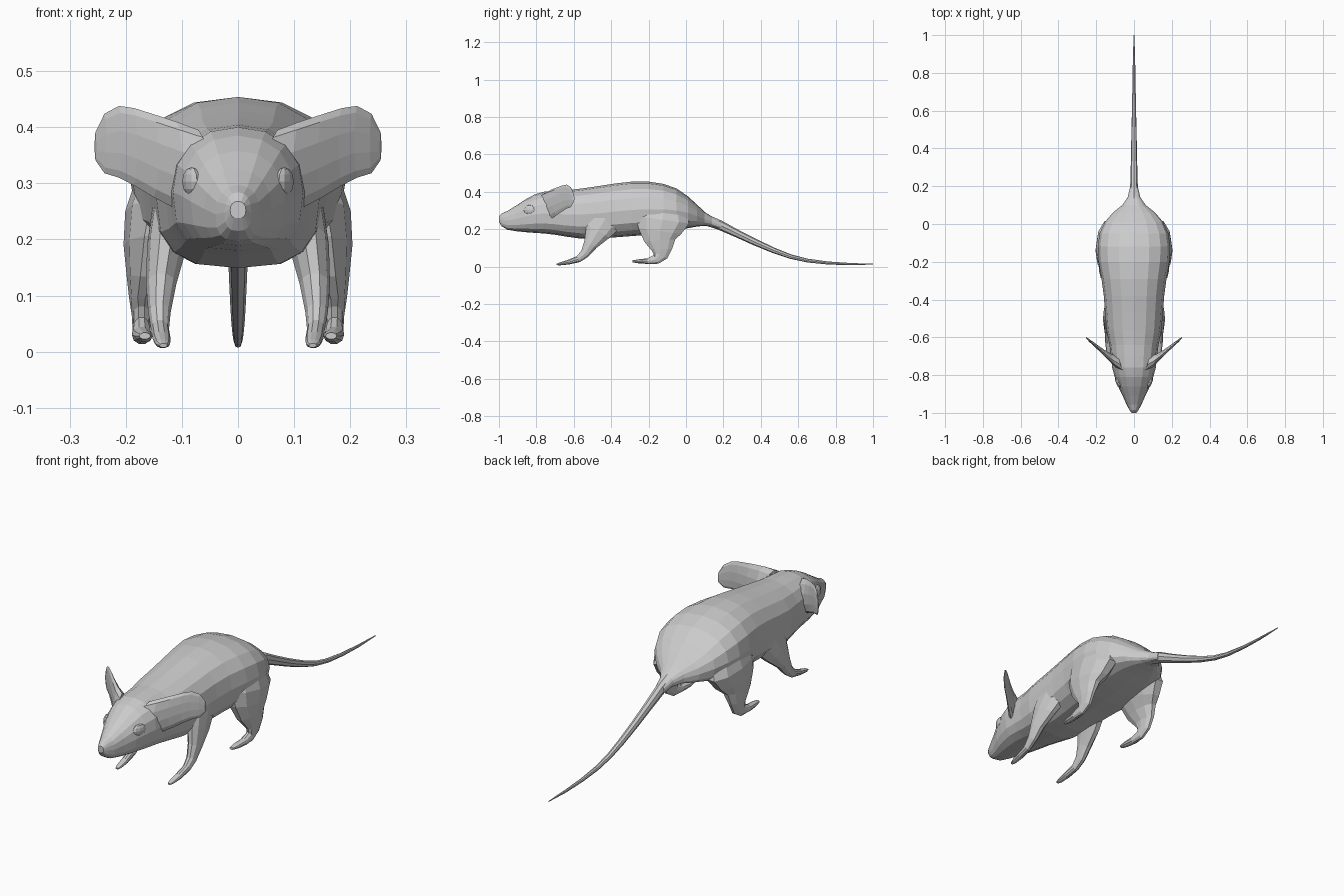
import bpy, bmesh, math
from mathutils import Vector

grey = bpy.data.materials.new("soft grey")
grey.diffuse_color = (0.6, 0.6, 0.6, 1)


def loft(name, rings, mirror=False):
    """Skin a list of equal-length point rings and cap both ends."""
    bm = bmesh.new()
    loops = [[bm.verts.new(p) for p in ring] for ring in rings]
    n = len(loops[0])
    for a, b in zip(loops, loops[1:]):
        for i in range(n):
            j = (i + 1) % n
            bm.faces.new((a[i], a[j], b[j], b[i]))
    bm.faces.new(loops[0])
    bm.faces.new(loops[-1])
    bmesh.ops.recalc_face_normals(bm, faces=bm.faces)
    finish(name, bm, mirror)


def finish(name, bm, mirror):
    mesh = bpy.data.meshes.new(name)
    bm.to_mesh(mesh)
    bm.free()
    mesh.materials.append(grey)
    obj = bpy.data.objects.new(name, mesh)
    bpy.context.collection.objects.link(obj)
    if mirror:
        obj.modifiers.new("mirror", 'MIRROR')


def power(v, p):
    return math.copysign(abs(v) ** p, v)


def trunk_ring(y, w, bottom, top, n=16):
    """Upright cross-section with a flatter belly than back."""
    mid = bottom + 0.48 * (top - bottom)
    ring = []
    for i in range(n):
        a = math.tau * i / n
        c, s = math.cos(a), math.sin(a)
        p = 0.9 if s > 0 else 0.72
        h = (top - mid) if s > 0 else (mid - bottom)
        ring.append((w * power(c, p), y, mid + h * power(s, p)))
    return ring


def limb_rings(path, n=10):
    """Oval rings square to a path of (x, y, z, half width, half depth)."""
    pts = [Vector(p[:3]) for p in path]
    rings = []
    for k, (x, y, z, w, d) in enumerate(path):
        t = pts[min(k + 1, len(pts) - 1)] - pts[max(k - 1, 0)]
        t.x = 0
        t.normalize()
        side = Vector((0, -t.z, t.y))
        rings.append([pts[k] + Vector((w * math.cos(a), 0, 0)) + side * d * math.sin(a)
                      for a in (math.tau * i / n for i in range(n))])
    return rings


# Head and trunk: y, half width, bottom, top
trunk = [
    (-1.0, 0.014, 0.238, 0.268), (-0.985, 0.024, 0.215, 0.284),
    (-0.955, 0.040, 0.197, 0.297), (-0.91, 0.060, 0.189, 0.325),
    (-0.86, 0.084, 0.184, 0.358), (-0.81, 0.102, 0.180, 0.385),
    (-0.76, 0.116, 0.177, 0.400), (-0.70, 0.122, 0.170, 0.404),
    (-0.64, 0.130, 0.160, 0.407), (-0.56, 0.146, 0.149, 0.417),
    (-0.47, 0.153, 0.149, 0.430), (-0.38, 0.160, 0.156, 0.444),
    (-0.29, 0.172, 0.163, 0.454), (-0.20, 0.188, 0.170, 0.454),
    (-0.12, 0.192, 0.180, 0.442), (-0.05, 0.182, 0.192, 0.417),
    (0.01, 0.155, 0.205, 0.376), (0.06, 0.112, 0.214, 0.330),
    (0.10, 0.062, 0.218, 0.292), (0.14, 0.034, 0.215, 0.266),
    (0.19, 0.022, 0.200, 0.240),
]
loft("head_and_trunk", [trunk_ring(*s) for s in trunk])

# Tail sweeping down to the ground
loft("tail", limb_rings([
    (0, 0.10, 0.252, 0.030, 0.030), (0, 0.18, 0.222, 0.021, 0.026),
    (0, 0.27, 0.178, 0.018, 0.021), (0, 0.37, 0.130, 0.016, 0.018),
    (0, 0.47, 0.086, 0.014, 0.015), (0, 0.56, 0.053, 0.012, 0.012),
    (0, 0.65, 0.032, 0.010, 0.010), (0, 0.76, 0.019, 0.008, 0.008),
    (0, 0.88, 0.013, 0.006, 0.006), (0, 1.0, 0.013, 0.002, 0.002)], 8))

# Front legs, shoulder to toes
loft("front_legs", limb_rings([
    (0.105, -0.42, 0.275, 0.045, 0.105), (0.126, -0.47, 0.190, 0.036, 0.075),
    (0.137, -0.51, 0.120, 0.027, 0.040), (0.140, -0.54, 0.070, 0.020, 0.026),
    (0.139, -0.575, 0.040, 0.016, 0.019), (0.136, -0.63, 0.023, 0.016, 0.013),
    (0.134, -0.675, 0.014, 0.013, 0.008), (0.133, -0.692, 0.011, 0.007, 0.004)]), True)

# Hind legs, haunch to toes
loft("hind_legs", limb_rings([
    (0.105, -0.12, 0.330, 0.070, 0.120), (0.135, -0.125, 0.250, 0.066, 0.150),
    (0.150, -0.140, 0.190, 0.054, 0.122), (0.163, -0.140, 0.140, 0.036, 0.088),
    (0.172, -0.133, 0.095, 0.022, 0.062), (0.172, -0.140, 0.062, 0.017, 0.046),
    (0.172, -0.160, 0.038, 0.016, 0.027), (0.171, -0.205, 0.029, 0.018, 0.016),
    (0.168, -0.255, 0.028, 0.016, 0.011), (0.166, -0.285, 0.028, 0.010, 0.006)]), True)

# Ears: x, y, z, half thickness, half height; thin and swept backward
ears = []
for x, y, z, t, h in [
        (0.070, -0.745, 0.325, 0.045, 0.070), (0.110, -0.722, 0.332, 0.036, 0.078),
        (0.150, -0.690, 0.349, 0.025, 0.074), (0.185, -0.660, 0.365, 0.018, 0.069),
        (0.212, -0.637, 0.374, 0.014, 0.064), (0.238, -0.616, 0.371, 0.010, 0.053),
        (0.254, -0.602, 0.366, 0.005, 0.025)]:
    ears.append([(x + 0.3 * t * math.sin(a), y + t * math.sin(a), z + h * math.cos(a))
                 for a in (math.tau * i / 10 for i in range(10))])
loft("ears", ears, True)

# Eyes set into the sides of the face
bm = bmesh.new()
bmesh.ops.create_uvsphere(bm, u_segments=10, v_segments=6, radius=1)
for v in bm.verts:
    v.co = (0.083 + 0.014 * v.co.x + 0.010 * v.co.y,
            -0.838 + 0.032 * v.co.y, 0.303 + 0.026 * v.co.z)
finish("eyes", bm, True)
